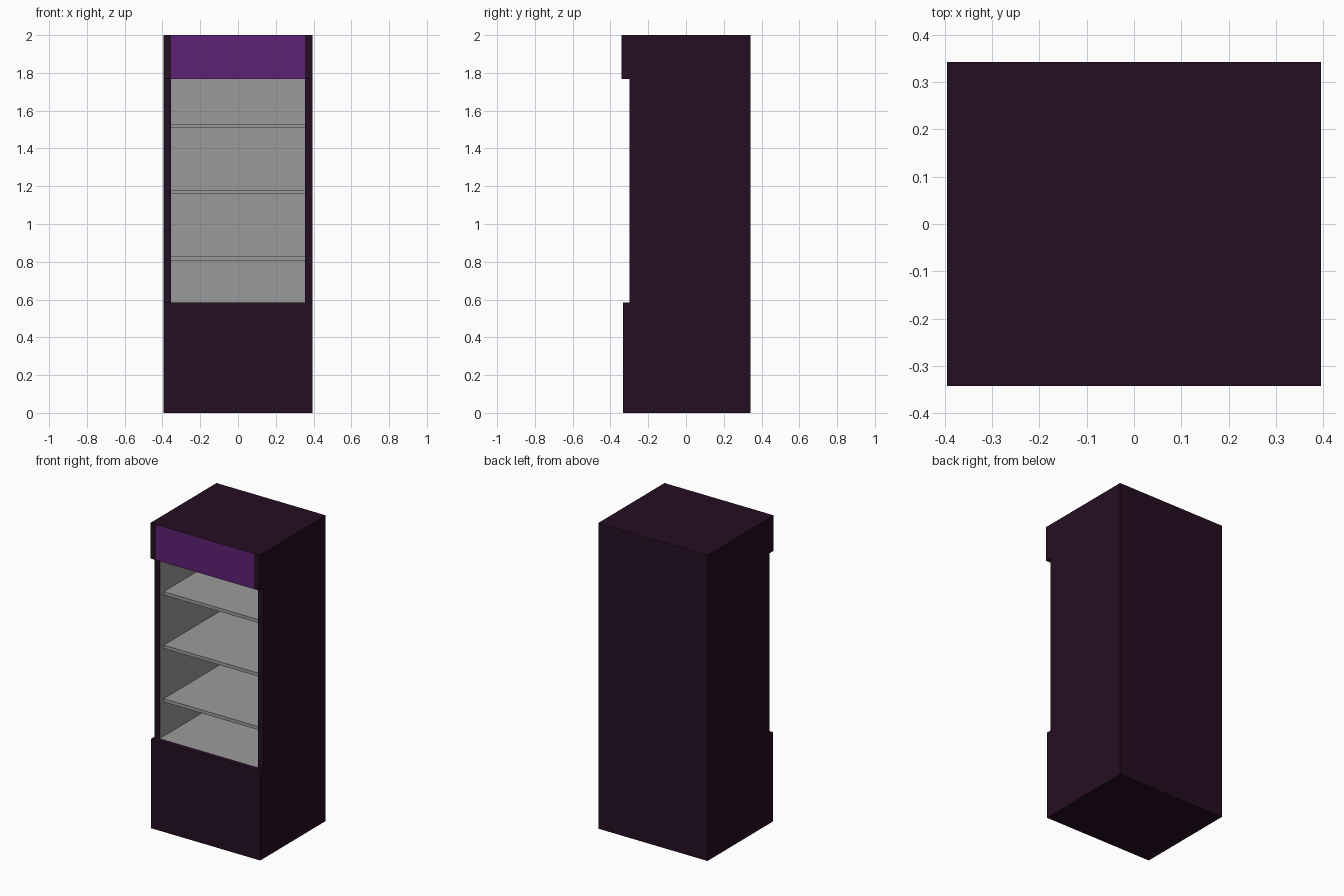
import bpy
import bmesh
from mathutils import Vector

cube = bpy.data.objects.get("Cube")
if cube:
    bpy.data.objects.remove(cube, do_unlink=True)

# Main dimensions
HALF_W, INNER_W = 0.395, 0.355
BACK, INNER_BACK = 0.342, 0.32
BASE_FRONT, FRAME_FRONT, CANOPY_FRONT = -0.334, -0.30, -0.342
SHELF_FRONT = -0.26
BASE_TOP, CANOPY_BOTTOM, TOP = 0.585, 1.768, 2.0
SHELF_T = 0.022


def material(name, rgb):
    m = bpy.data.materials.new(name)
    m.use_nodes = True
    m.diffuse_color = (*rgb, 1)
    m.specular_intensity = 0
    bsdf = next(n for n in m.node_tree.nodes if n.type == 'BSDF_PRINCIPLED')
    bsdf.inputs["Base Color"].default_value = (*rgb, 1)
    bsdf.inputs["Specular IOR Level"].default_value = 0
    return m


dark = material("dark plum", (0.0185, 0.0042, 0.016))
purple = material("purple", (0.112, 0.0165, 0.175))
grey = material("light grey", (0.33, 0.33, 0.33))


def add_object(name, bm, mats):
    bmesh.ops.recalc_face_normals(bm, faces=bm.faces[:])
    mesh = bpy.data.meshes.new(name)
    bm.to_mesh(mesh)
    bm.free()
    for m in mats:
        mesh.materials.append(m)
    obj = bpy.data.objects.new(name, mesh)
    bpy.context.collection.objects.link(obj)
    return obj


# Cabinet: side profile extruded across the width
profile = [(BACK, 0), (BACK, TOP), (CANOPY_FRONT, TOP),
           (CANOPY_FRONT, CANOPY_BOTTOM), (FRAME_FRONT, CANOPY_BOTTOM),
           (FRAME_FRONT, BASE_TOP), (BASE_FRONT, BASE_TOP), (BASE_FRONT, 0)]
bm = bmesh.new()
side = bm.faces.new([bm.verts.new((-HALF_W, y, z)) for y, z in profile])
ext = bmesh.ops.extrude_face_region(bm, geom=[side], use_keep_orig=True)
bmesh.ops.translate(bm, vec=(2 * HALF_W, 0, 0),
                    verts=[g for g in ext["geom"] if isinstance(g, bmesh.types.BMVert)])
bmesh.ops.recalc_face_normals(bm, faces=bm.faces[:])

# Split the front into side posts and a middle bay
for x in (-INNER_W, INNER_W):
    bmesh.ops.bisect_plane(bm, geom=bm.verts[:] + bm.edges[:] + bm.faces[:],
                           plane_co=(x, 0, 0), plane_no=(1, 0, 0))


def middle_face(y):
    """Front-facing face of the middle bay at depth y."""
    return next(f for f in bm.faces
                if abs(f.calc_center_median().x) < 0.01
                and all(abs(v.co.y - y) < 1e-4 for v in f.verts))


# Header panel colour, then push the bay back and open its front
middle_face(CANOPY_FRONT).material_index = 1
opening = middle_face(FRAME_FRONT)
ext = bmesh.ops.extrude_face_region(bm, geom=[opening])
bmesh.ops.translate(bm, vec=(0, INNER_BACK - FRAME_FRONT, 0),
                    verts=[g for g in ext["geom"] if isinstance(g, bmesh.types.BMVert)])
if opening.is_valid:
    bmesh.ops.delete(bm, geom=[opening], context='FACES_ONLY')

# Grey lining on every face inside the cavity
for f in bm.faces:
    c = f.calc_center_median()
    if (abs(c.x) < INNER_W + 0.001 and FRAME_FRONT + 0.01 < c.y < INNER_BACK + 0.001
            and BASE_TOP - 0.001 < c.z < CANOPY_BOTTOM + 0.001):
        f.material_index = 2
add_object("cabinet", bm, [dark, purple, grey])

# Shelves
for i, top in enumerate((0.83, 1.18, 1.53)):
    bm = bmesh.new()
    bmesh.ops.create_cube(bm, size=1)
    bmesh.ops.scale(bm, vec=(2 * INNER_W, INNER_BACK - SHELF_FRONT, SHELF_T), verts=bm.verts[:])
    bmesh.ops.translate(bm, vec=Vector((0, (INNER_BACK + SHELF_FRONT) / 2, top - SHELF_T / 2)),
                        verts=bm.verts[:])
    add_object(f"shelf_{i + 1}", bm, [grey])
